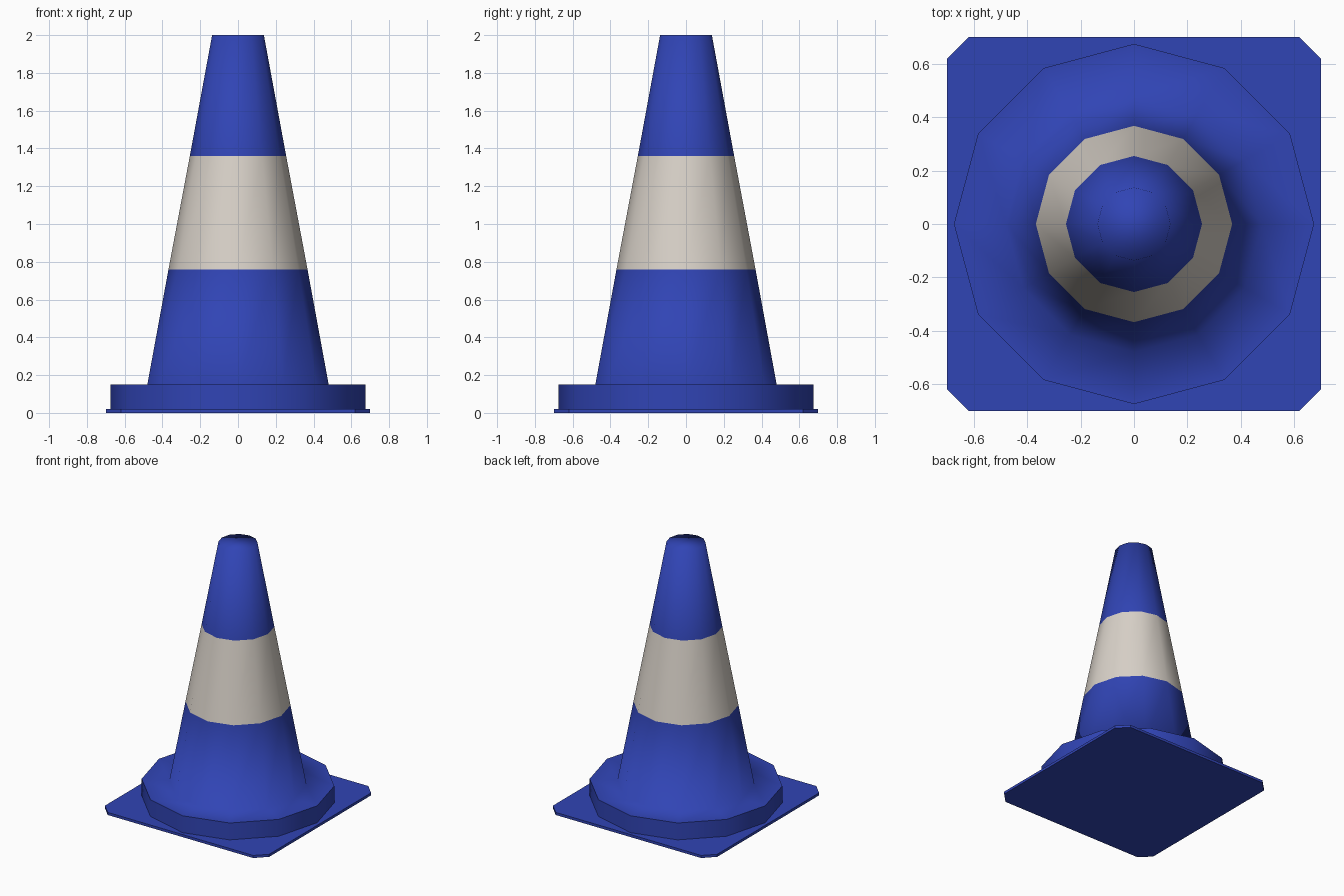
import bpy, bmesh, math

if "Cube" in bpy.data.objects:
    bpy.data.objects.remove(bpy.data.objects["Cube"])

SIDES = 12


def material(name, rgb):
    m = bpy.data.materials.new(name)
    m.diffuse_color = (*rgb, 1)
    m.use_nodes = True
    m.node_tree.nodes["Principled BSDF"].inputs["Base Color"].default_value = m.diffuse_color
    return m


blue = material("blue", (0.03, 0.058, 0.46))
white = material("white", (0.69, 0.64, 0.58))


def finish(name, bm, mat, angle):
    bmesh.ops.recalc_face_normals(bm, faces=bm.faces)
    mesh = bpy.data.meshes.new(name)
    bm.to_mesh(mesh)
    bm.free()
    mesh.materials.append(mat)
    ob = bpy.data.objects.new(name, mesh)
    bpy.context.collection.objects.link(ob)
    bpy.ops.object.select_all(action='DESELECT')
    ob.select_set(True)
    bpy.context.view_layer.objects.active = ob
    bpy.ops.object.shade_smooth_by_angle(angle=math.radians(angle))
    return ob


def revolve(name, profile, mat, cap_bottom=False, cap_top=False):
    """Twelve-sided lathe of (radius, z) points."""
    bm = bmesh.new()
    rings = []
    for r, z in profile:
        rings.append([bm.verts.new((r * math.cos(math.tau * i / SIDES),
                                    r * math.sin(math.tau * i / SIDES), z))
                      for i in range(SIDES)])
    for a, b in zip(rings, rings[1:]):
        for i in range(SIDES):
            j = (i + 1) % SIDES
            bm.faces.new((a[i], a[j], b[j], b[i]))
    if cap_bottom:
        bm.faces.new(rings[0][::-1])
    if cap_top:
        bm.faces.new(rings[-1])
    # open rings keep outward normals because recalc works on the outer shell
    return finish(name, bm, mat, 85)


# Thin square foot with clipped corners
h, c, t = 0.70, 0.62, 0.02
outline = [(h, -c), (h, c), (c, h), (-c, h), (-h, c), (-h, -c), (-c, -h), (c, -h)]
bm = bmesh.new()
bottom = bm.faces.new([bm.verts.new((x, y, 0)) for x, y in outline])
top = bmesh.ops.extrude_face_region(bm, geom=[bottom], use_keep_orig=True)
bmesh.ops.translate(bm, vec=(0, 0, t),
                    verts=[v for v in top["geom"] if isinstance(v, bmesh.types.BMVert)])
finish("foot_plate", bm, blue, 30)

# Collar and lower cone in one piece, then the stripe and the tip
revolve("collar_and_lower_cone",
        [(0.675, 0.01), (0.675, 0.08), (0.675, 0.15), (0.48, 0.15), (0.368, 0.76)],
        blue, cap_bottom=True)
revolve("reflective_stripe", [(0.368, 0.76), (0.255, 1.36)], white)
revolve("cone_tip", [(0.255, 1.36), (0.137, 2.0)], blue, cap_top=True)
